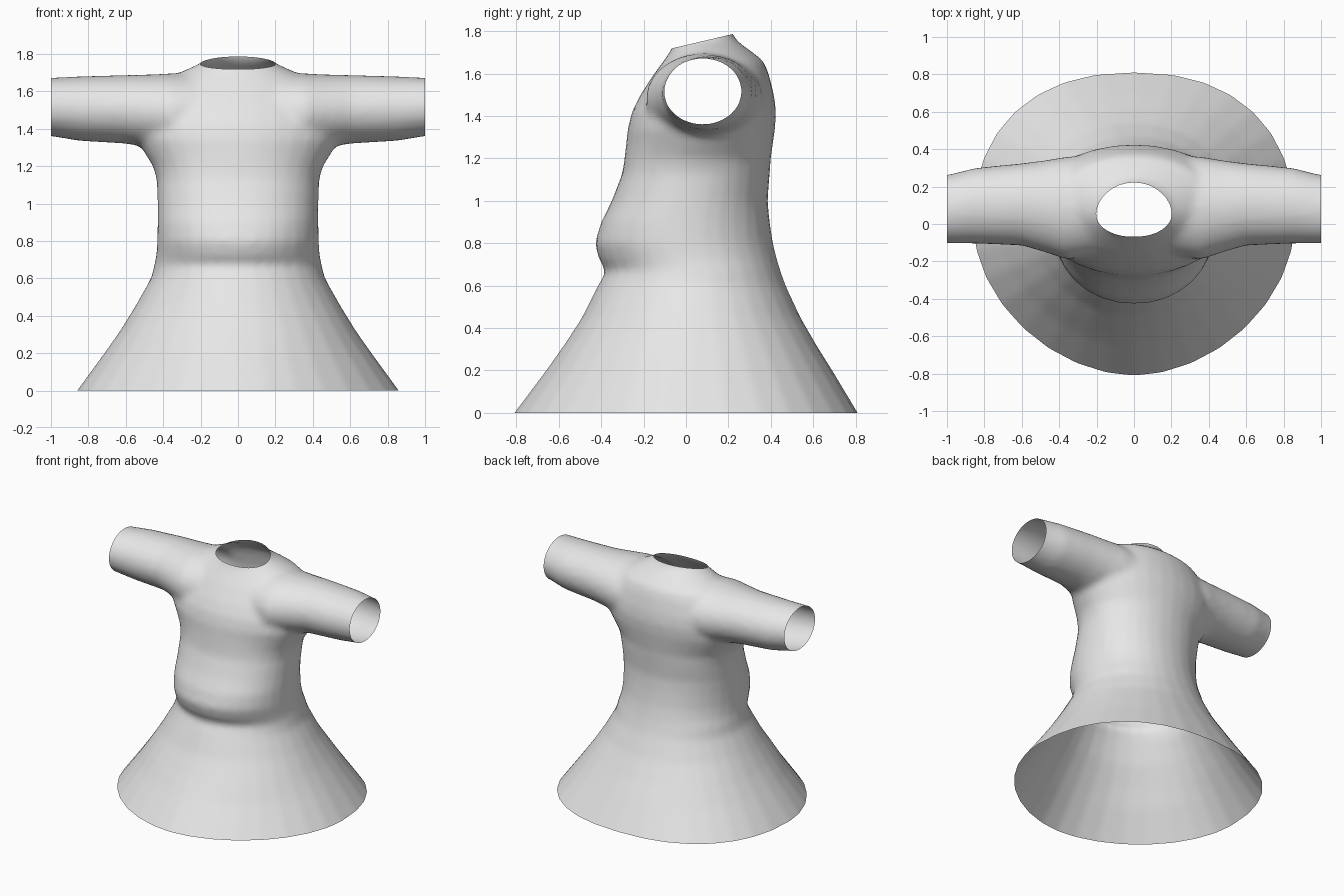
import bpy, bmesh, math
from mathutils import Vector

if "Cube" in bpy.data.objects:
    bpy.data.objects.remove(bpy.data.objects["Cube"])

SEG = 32
fabric = bpy.data.materials.new("grey_fabric")
fabric.diffuse_color = (0.8, 0.8, 0.8, 1)
fabric.use_nodes = True
fabric.node_tree.nodes["Principled BSDF"].inputs["Base Color"].default_value = fabric.diffuse_color


def spow(v, p):
    return math.copysign(abs(v) ** (2 / p), v)


def loft(name, rings):
    """Closed solid through a list of point rings."""
    bm = bmesh.new()
    loops = [[bm.verts.new(p) for p in ring] for ring in rings]
    for a, b in zip(loops, loops[1:]):
        for i in range(SEG):
            j = (i + 1) % SEG
            bm.faces.new((a[i], a[j], b[j], b[i]))
    bm.faces.new(loops[0])
    bm.faces.new(loops[-1])
    bmesh.ops.recalc_face_normals(bm, faces=bm.faces)
    me = bpy.data.meshes.new(name)
    bm.to_mesh(me)
    bm.free()
    ob = bpy.data.objects.new(name, me)
    bpy.context.collection.objects.link(ob)
    return ob


def body_ring(z, w, y0, y1, pf, pb):
    cy, d, pts = (y0 + y1) / 2, (y1 - y0) / 2, []
    for i in range(SEG):
        t = 2 * math.pi * i / SEG
        p = pb if math.sin(t) > 0 else pf
        pts.append((w * spow(math.cos(t), p), cy + d * spow(math.sin(t), p), z))
    return pts


def sleeve_ring(x, y0, y1, z0, z1):
    return [(x, (y0 + y1) / 2 + (y1 - y0) / 2 * math.cos(2 * math.pi * i / SEG),
             (z0 + z1) / 2 + (z1 - z0) / 2 * math.sin(2 * math.pi * i / SEG))
            for i in range(SEG)]


# skirt, belly, chest, shoulders, neck: z, half width, front, back, roundness
body = [
    (-0.10, 0.93, -0.885, 0.87, 1.85, 2.3), (0.00, 0.86, -0.81, 0.81, 1.85, 2.3),
    (0.20, 0.715, -0.66, 0.69, 1.9, 2.2), (0.32, 0.63, -0.575, 0.615, 2, 2.2),
    (0.45, 0.55, -0.49, 0.54, 2, 2.1), (0.60, 0.465, -0.415, 0.47, 2, 2.1),
    (0.67, 0.448, -0.375, 0.445, 2, 2.1), (0.72, 0.437, -0.41, 0.43, 2, 2.1),
    (0.80, 0.432, -0.43, 0.41, 2.1, 2.1), (0.90, 0.43, -0.40, 0.395, 2.2, 2.1),
    (1.00, 0.43, -0.35, 0.385, 2.2, 2.1), (1.13, 0.435, -0.30, 0.395, 2.2, 2.1),
    (1.20, 0.455, -0.29, 0.40, 2.1, 2), (1.27, 0.50, -0.282, 0.41, 2, 2),
    (1.34, 0.54, -0.275, 0.42, 2, 2), (1.42, 0.55, -0.255, 0.425, 2, 2),
    (1.50, 0.53, -0.215, 0.415, 2, 2), (1.60, 0.46, -0.15, 0.39, 2, 2),
    (1.66, 0.40, -0.105, 0.365, 2, 2), (1.71, 0.29, -0.07, 0.30, 2, 2),
    (1.75, 0.20, -0.06, 0.245, 2, 2), (1.79, 0.16, -0.06, 0.215, 2, 2),
    (1.90, 0.155, -0.06, 0.21, 2, 2),
]
dress = loft("dress", [body_ring(*r) for r in body])

# both sleeves as one tube running through the chest
half = [(0.20, -0.17, 0.37, 1.25, 1.70), (0.36, -0.19, 0.36, 1.27, 1.695),
        (0.48, -0.15, 0.34, 1.30, 1.69), (0.60, -0.115, 0.325, 1.32, 1.687),
        (0.85, -0.105, 0.30, 1.335, 1.68), (1.00, -0.105, 0.262, 1.36, 1.672),
        (1.08, -0.105, 0.255, 1.365, 1.67)]
rings = [(-r[0],) + r[1:] for r in reversed(half)] + half
sleeves = loft("sleeves", [sleeve_ring(*r) for r in rings])
sleeves.hide_render = True

# merge and soften the seams
union = dress.modifiers.new("union", 'BOOLEAN')
union.operation, union.object, union.solver = 'UNION', sleeves, 'EXACT'
remesh = dress.modifiers.new("remesh", 'REMESH')
remesh.mode, remesh.voxel_size = 'VOXEL', 0.022
soft = dress.modifiers.new("soft", 'SMOOTH')
soft.factor, soft.iterations = 0.5, 5
dg = bpy.context.evaluated_depsgraph_get()
mesh = bpy.data.meshes.new_from_object(dress.evaluated_get(dg))
dress.modifiers.clear()
dress.data = mesh
bpy.data.objects.remove(sleeves)

# cut the hem, cuffs and neckline open
bm = bmesh.new()
bm.from_mesh(mesh)
cuts = [((0, 0, 0), (0, 0, -1)), ((1, 0, 0), (1, 0, 0)), ((-1, 0, 0), (-1, 0, 0)),
        ((0, -0.06, 1.72), (0, -0.235, 1))]
for co, no in cuts:
    bmesh.ops.bisect_plane(bm, geom=bm.verts[:] + bm.edges[:] + bm.faces[:],
                           plane_co=Vector(co), plane_no=Vector(no).normalized(),
                           clear_outer=True)
for f in bm.faces:
    f.smooth = True
    f.material_index = 0
bm.to_mesh(mesh)
bm.free()
mesh.materials.clear()
mesh.materials.append(fabric)
